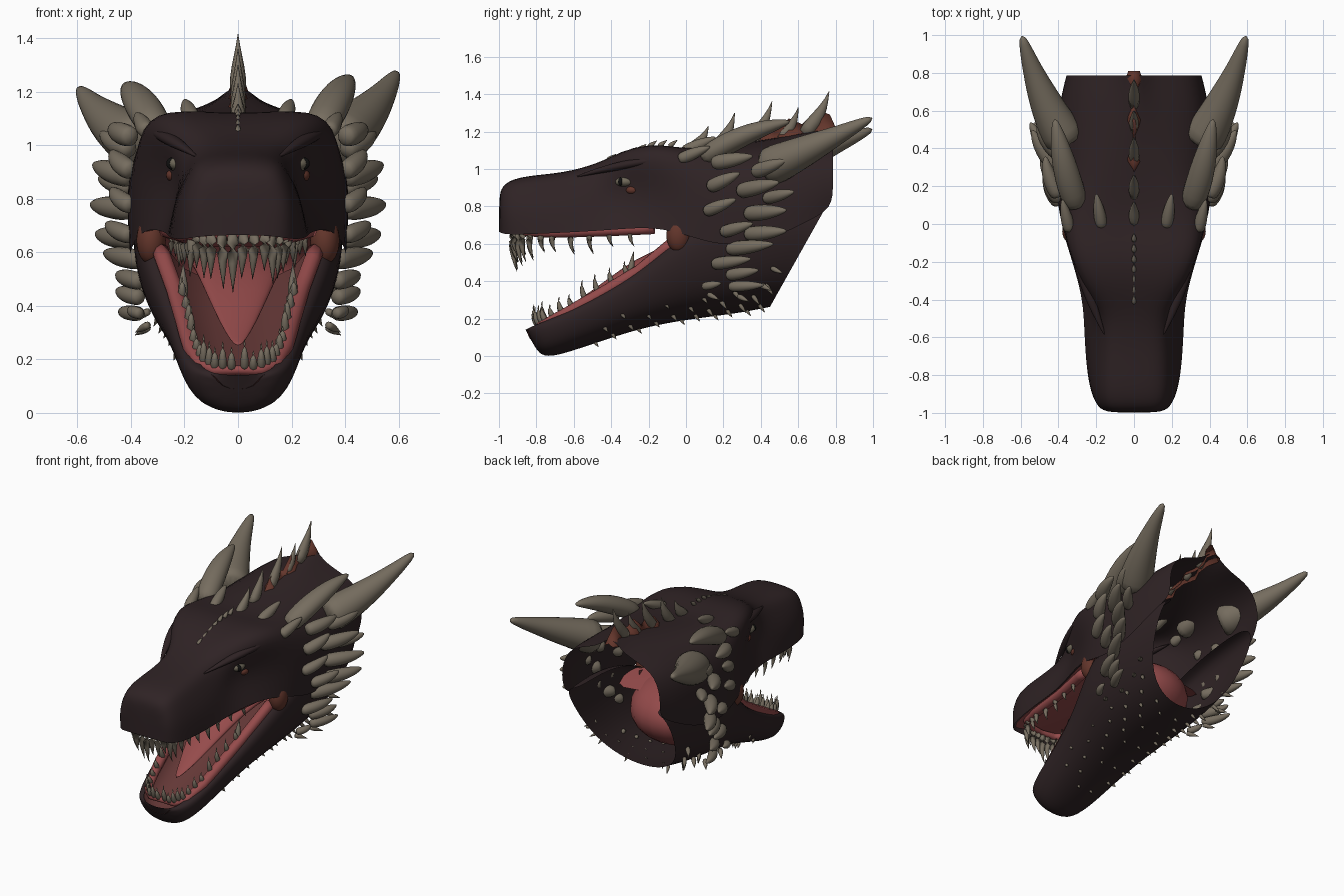
import bpy, bmesh, math, random
from mathutils import Vector as V

if "Cube" in bpy.data.objects:
    bpy.data.objects.remove(bpy.data.objects["Cube"])

random.seed(4)


def material(name, r, g, b):
    m = bpy.data.materials.new(name)
    m.diffuse_color = (r, g, b, 1)
    m.use_nodes = True
    m.node_tree.nodes["Principled BSDF"].inputs["Base Color"].default_value = m.diffuse_color
    return m


SKIN = material("dark brown skin", .028, .0165, .018)
HORN = material("grey tan horn", .18, .152, .114)
PINK = material("mouth pink", .30, .07, .07)
DEEP = material("mouth maroon", .13, .04, .038)
RUST = material("rust membrane", .125, .036, .024)
EYE = material("eye grey", .16, .14, .10)
BLACK = material("pupil black", .005, .005, .005)


def finish(name, bm, mat, subsurf=0):
    bmesh.ops.recalc_face_normals(bm, faces=bm.faces)
    for f in bm.faces:
        f.smooth = True
    me = bpy.data.meshes.new(name)
    bm.to_mesh(me)
    bm.free()
    me.materials.append(mat)
    ob = bpy.data.objects.new(name, me)
    bpy.context.collection.objects.link(ob)
    if subsurf:
        mod = ob.modifiers.new("smooth", 'SUBSURF')
        mod.levels = mod.render_levels = subsurf
    return ob


def loft(name, rows, mat, cap=False, subsurf=2):
    """Skin between half sections (centre point first), mirrored in x."""
    bm = bmesh.new()
    rings = []
    for row in rows:
        full = [(-x, y, z) for x, y, z in reversed(row[1:])] + list(row)
        rings.append([bm.verts.new(p) for p in full])
    for a, b in zip(rings, rings[1:]):
        for i in range(len(a) - 1):
            bm.faces.new((a[i], a[i + 1], b[i + 1], b[i]))
    if cap:
        bm.faces.new(rings[0])
    return finish(name, bm, mat, subsurf)


def tube(bm, pts, radii, flat=1.0, n=8):
    """Round or flattened tube with a radius at each point."""
    pts = [V(p) for p in pts]
    rings = []
    for i, p in enumerate(pts):
        d = (pts[min(i + 1, len(pts) - 1)] - pts[max(i - 1, 0)]).normalized()
        s = d.cross(V((0, 0, 1)))
        s = s.normalized() if s.length > .05 else V((1, 0, 0))
        u = s.cross(d)
        rings.append([bm.verts.new(p + radii[i] * (s * math.cos(a) + u * math.sin(a) * flat))
                      for a in (2 * math.pi * k / n for k in range(n))])
    for a, b in zip(rings, rings[1:]):
        for k in range(n):
            bm.faces.new((a[k], a[(k + 1) % n], b[(k + 1) % n], b[k]))
    bm.faces.new(rings[0])
    bm.faces.new(rings[-1])


LEAF = (.8, 1, .97, .8, .55, .28, .04)
BLUNT = (.85, 1, 1, .92, .76, .52, .16)


def spike(bm, a, b, r, bend=(0, 0, 0), flat=1.0, prof=LEAF, n=8):
    a, b, bend = V(a), V(b), V(bend)
    ts = [i / (len(prof) - 1) for i in range(len(prof))]
    tube(bm, [a.lerp(b, t) + bend * 4 * t * (1 - t) for t in ts], [r * k for k in prof], flat, n)


def along(path, t):
    t = t * (len(path) - 1)
    i = min(int(t), len(path) - 2)
    return V(path[i]).lerp(V(path[i + 1]), t - i)


def blob(name, c, r, mat, keep_back=False):
    bm = bmesh.new()
    bmesh.ops.create_uvsphere(bm, u_segments=24, v_segments=16, radius=1)
    if keep_back:
        bmesh.ops.delete(bm, geom=[v for v in bm.verts if v.co.y < -.01], context='VERTS')
    for v in bm.verts:
        v.co = V((c[0] + v.co.x * r[0], c[1] + v.co.y * r[1], c[2] + v.co.z * r[2]))
    return finish(name, bm, mat)


# Skull shell: y, centre z, then (x, z) of ridge, brow, cheek, lip
SKULL = [
    (-1.00, .86, .08, .86, .115, .83, .14, .76, .12, .665),
    (-.975, .93, .13, .92, .165, .88, .20, .77, .19, .65),
    (-.87, .965, .14, .96, .19, .90, .235, .78, .24, .65),
    (-.65, .98, .145, .975, .19, .90, .245, .79, .26, .66),
    (-.47, 1.03, .14, 1.03, .185, .94, .22, .83, .265, .67),
    (-.34, 1.085, .22, 1.115, .285, 1.03, .20, .885, .285, .68),
    (-.17, 1.125, .30, 1.155, .36, 1.06, .295, .87, .335, .69),
    (0, 1.09, .31, 1.12, .385, 1.04, .39, .85, .39, .65),
    (.2, 1.12, .24, 1.13, .38, 1.01, .425, .82, .405, .58),
    (.45, 1.17, .17, 1.14, .37, 1.05, .42, .85, .405, .62),
    (.65, 1.22, .10, 1.15, .34, 1.09, .40, .9, .39, .72),
    (.785, 1.26, .09, 1.14, .31, 1.10, .37, .92, .345, .79)]
loft("skull", [[(0, s[0], s[1])] + [(s[i], s[0], s[i + 1]) for i in (2, 4, 6, 8)] for s in SKULL],
     SKIN, cap=True)
loft("palate", [[(0, s[0] + .01, s[9] + .05), (s[8] * .6, s[0] + .01, s[9] + .03),
                 (s[8] * .97, s[0] + .01, s[9] + .006)] for s in SKULL[1:9]], PINK, subsurf=1)

# Lower jaw shell: bottom (y, z), top edge (y, z), half width
JAW = [(-.80, .03, -.86, .14, .10), (-.75, -.012, -.81, .165, .18), (-.6, .03, -.65, .23, .22),
       (-.4, .10, -.45, .33, .25), (-.2, .16, -.25, .45, .295), (0, .195, -.07, .61, .355),
       (.15, .215, .1, .72, .385), (.3, .235, .4, .8, .395), (.45, .265, .75, .8, .36)]


def jaw_row(s, pts):
    return [(s[4] * x, s[0] + (s[2] - s[0]) * t, s[1] + (s[3] - s[1]) * t) for x, t in pts]


loft("lower_jaw", [jaw_row(s, [(0, -.02), (.44, .03), (.85, .25), (1.02, .68), (1, .99), (.76, 1)])
                   for s in JAW], SKIN, cap=True)
loft("mouth_floor", [jaw_row(s, [(0, .5), (.6, .6), (.80, .99)]) for s in JAW[:7]], DEEP, subsurf=1)

# Throat bag, closed behind and open to the mouth
blob("throat", (0, .0, .49), (.325, .36, .22), PINK, keep_back=True)

# Tongue
bm = bmesh.new()
tube(bm, [(0, .2, .55), (0, -.05, .57), (0, -.25, .49), (0, -.42, .38), (0, -.55, .30), (0, -.65, .25)],
     [.18, .18, .14, .09, .048, .012], .28, 16)
finish("tongue", bm, PINK, 1)

# Gums and teeth
UPPER = [(0, -.91, .668), (.1, -.90, .668), (.165, -.85, .668), (.2, -.7, .665), (.22, -.45, .672), (.265, -.17, .685)]
LOWER = [(0, -.79, .16), (.085, -.785, .16), (.14, -.74, .18), (.175, -.62, .24), (.20, -.45, .335), (.235, -.25, .455),
         (.29, -.07, .605)]
gums, up, low = bmesh.new(), bmesh.new(), bmesh.new()
for path in (UPPER, LOWER):
    full = [along(path, abs(i) / 24) * V((1 if i > 0 else -1, 1, 1)) for i in range(-24, 25)]
    tube(gums, full, [.017 + .016 * min(1, abs(i) / 14) for i in range(-24, 25)])
for sx in (1, -1):
    flip = V((sx, 1, 1))
    for i in range(12):
        t = .04 + .88 * i / 11
        p = along(UPPER, t) * flip + V((0, -.01, 0))
        ln = (.20 - .12 * t) * random.uniform(.75, 1.15)
        spike(up, p, p + V((random.uniform(-.008, .008), .015, -ln)), .022 - .008 * t, (0, -.014, 0))
    for i in range(12):
        t = .05 + .74 * i / 11
        p = along(LOWER, t) * flip - V((.022 * t * sx, 0, 0))
        spike(low, p, p + V((0, -.025, .105 * random.uniform(.65, 1.15))), .0155, (0, -.012, 0))
    p = V((.205 * sx, -.3, .43))
    spike(low, p, p + V((0, .02, .13)), .018)
finish("gums", gums, PINK)
finish("upper_teeth", up, HORN)
finish("lower_teeth", low, HORN)

# Eyes, brows and mouth corner skin
brows = bmesh.new()
for sx, side in ((1, "right"), (-1, "left")):
    blob("eye_" + side, (.222 * sx, -.325, .932), (.046, .055, .03), EYE)
    blob("pupil_" + side, (.25 * sx, -.35, .932), (.018, .013, .022), BLACK)
    blob("eye_patch_" + side, (.235 * sx, -.285, .888), (.034, .038, .026), RUST)
    blob("mouth_corner_" + side, (.325 * sx, -.04, .645), (.055, .065, .09), RUST)
    spike(brows, (.15 * sx, -.60, .955), (.34 * sx, -.05, 1.06), .032, (.01 * sx, 0, .015), .8,
          (.1, .5, .85, 1, .9, .6, .1))
finish("brow_ridges", brows, SKIN, 2)

# Large horns
bm = bmesh.new()
HORN_PROFILE = (1.05, 1.0, .9, .78, .64, .48, .34, .15)
for sx, dz in ((1, 0), (-1, -.06)):
    spike(bm, (.35 * sx, .42, 1.0), (.595 * sx, 1.0, 1.275 + dz), .112, (.015 * sx, -.02, -.015), .95, HORN_PROFILE, 14)
    spike(bm, (.3 * sx, .08, 1.05), (.42 * sx, .56, 1.255 + dz / 2), .072, (.01 * sx, 0, .03), .85, BLUNT, n=12)
finish("horns", bm, HORN, 1)

# Cheek spikes: base (y, z), tip (x, y, z), radius
CHEEK = [(.14, 1.03, .47, .36, 1.07, .046), (.12, .90, .47, .29, .98, .042), (.10, .77, .47, .27, .84, .038),
         (.28, .88, .54, .50, .93, .048), (.32, .76, .55, .54, .78, .048), (.32, .65, .53, .54, .67, .045),
         (.19, .66, .49, .36, .71, .038), (.22, .57, .50, .47, .60, .043), (.14, .49, .45, .35, .52, .038),
         (.22, .43, .45, .39, .46, .036), (.23, .37, .44, .42, .38, .032), (.09, .37, .40, .19, .39, .025),
         (.36, .98, .51, .54, 1.05, .045), (.42, .84, .52, .58, .88, .038)]
bm = bmesh.new()
for sx in (1, -1):
    for y, z, tx, ty, tz, r in CHEEK:
        bx = .395 if z > .6 else .36
        spike(bm, (bx * sx, y, z), (tx * sx, ty, tz), r, (.015 * sx, 0, 0), prof=BLUNT)
    spike(bm, (.17 * sx, -.02, 1.09), (.20 * sx, .16, 1.17), .036, prof=BLUNT)
    spike(bm, (.34 * sx, -.04, 1.05), (.38 * sx, .13, 1.12), .036, prof=BLUNT)
finish("cheek_spikes", bm, HORN, 1)

# Spikes along the centre line, thin across
bm = bmesh.new()
for y, z, ty, tz, r in [(0, 1.08, .12, 1.23, .028), (.15, 1.1, .26, 1.30, .028), (.33, 1.13, .46, 1.36, .028),
                        (.50, 1.16, .60, 1.33, .024), (.63, 1.19, .765, 1.415, .03)]:
    spike(bm, (0, y, z), (0, ty, tz), r, (0, .015, -.01), 1.3)
for i in range(7):
    y = -.42 + .055 * i
    z = 1.045 + .33 * min(y + .42, .23)
    spike(bm, (0, y, z), (0, y + .045, z + .035), .013)
finish("centre_spikes", bm, HORN)

# Crest membrane: y, top z, half width at the foot
EDGE = [(.27, 1.13, .005), (.33, 1.2, .045), (.4, 1.24, .01), (.47, 1.2, .01), (.55, 1.27, .045), (.62, 1.24, .015),
        (.7, 1.32, .015), (.77, 1.29, .045), (.81, 1.2, .03)]
bm = bmesh.new()
rows = [[bm.verts.new((k * w, y, z if k == 0 else 1.11 + .07 * (y - .27) * 2)) for y, z, w in EDGE] for k in (-1, 0, 1)]
for a, b in zip(rows, rows[1:]):
    for i in range(len(EDGE) - 1):
        bm.faces.new((a[i], a[i + 1], b[i + 1], b[i]))
finish("crest_membrane", bm, RUST)

# Small barbs under and beside the jaw
bm = bmesh.new()
BOTTOM = [(0, s[0], s[1]) for s in JAW]
for sx in (1, -1):
    for i in range(24):
        t = .32 + .66 * i / 23
        p = along(BOTTOM, t)
        w = .2 + .13 * t
        u = (.2, .75, .45, .88, .6)[i % 5]
        base = V((u * w * sx, p.y, p.z + .17 * u ** 3 + .005))
        ln = .035 + .05 * t * u
        spike(bm, base, base + V((.4 * u * sx, .55, -.75)) * ln, .008 + .006 * u, n=6)
    for y, z in [(.12, .33), (.28, .32), (.4, .38), (.46, .47)]:
        spike(bm, (.335 * sx, y, z), (.385 * sx, y + .06, z - .03), .015)
finish("jaw_barbs", bm, HORN)
